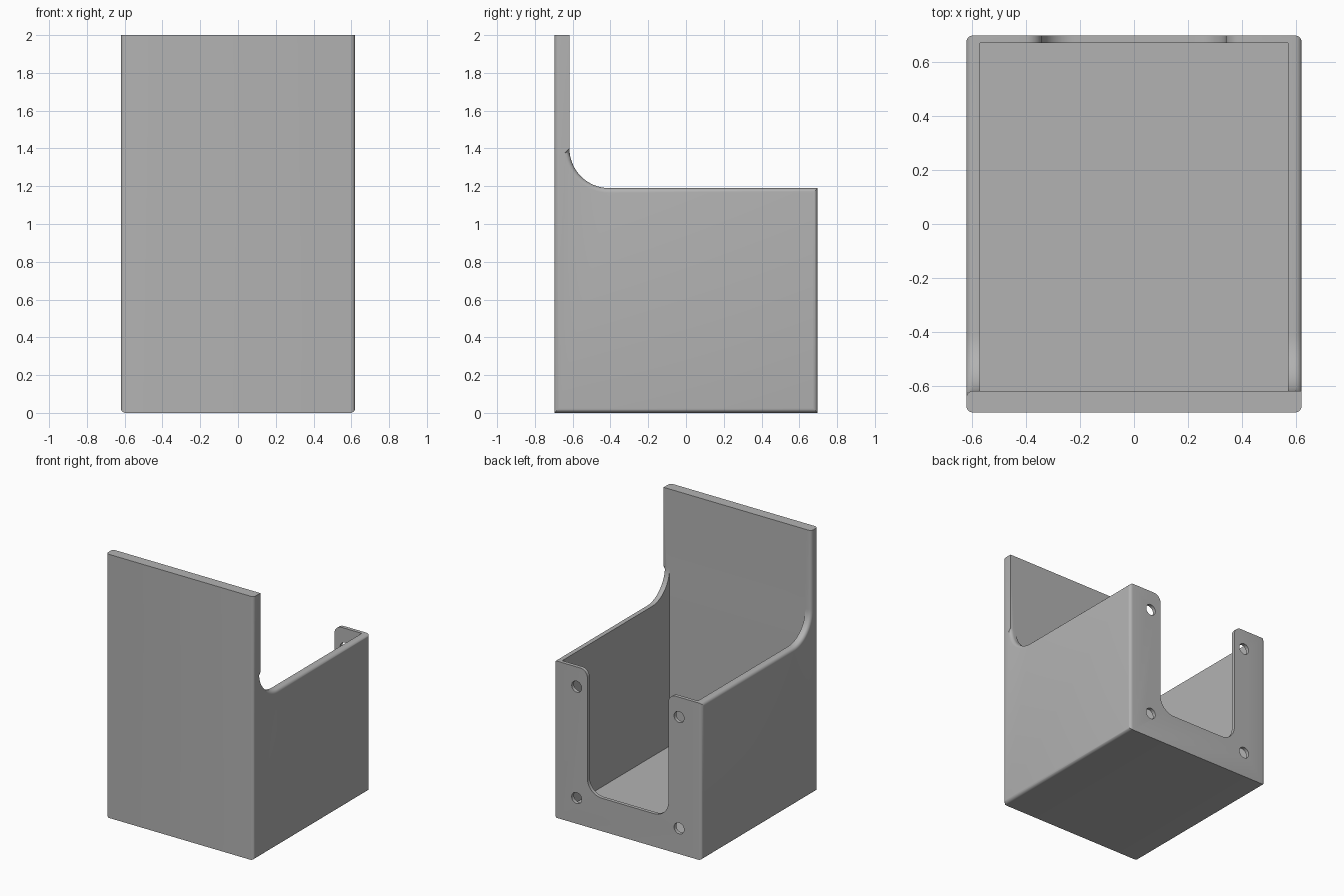
import bpy, bmesh, math
from mathutils import Vector

if "Cube" in bpy.data.objects:
    bpy.data.objects.remove(bpy.data.objects["Cube"])

HALF_W, FRONT, BACK = 0.62, -0.697, 0.697
PANEL_BACK, WALL_TOP, HEIGHT = -0.617, 1.19, 2.0
EDGE_R, SWEEP_R = 0.025, 0.21

grey = bpy.data.materials.new("plain grey")
grey.use_nodes = True
grey.diffuse_color = (0.45, 0.45, 0.45, 1)
grey.node_tree.nodes["Principled BSDF"].inputs["Base Color"].default_value = grey.diffuse_color


def arc(cx, cz, r, start, end, steps=12):
    angles = [math.radians(start + (end - start) * i / steps) for i in range(steps + 1)]
    return [(cx + r * math.cos(a), cz + r * math.sin(a)) for a in angles]


def prism(name, outline, place, low, high, round_rule=None):
    """Extrude a 2D outline; place(u, v, depth) gives the 3D point."""
    bm = bmesh.new()
    ends = [[bm.verts.new(place(u, v, d)) for u, v in outline] for d in (low, high)]
    bm.faces.new(ends[0])
    bm.faces.new(ends[1])
    n = len(outline)
    for i in range(n):
        j = (i + 1) % n
        bm.faces.new((ends[0][i], ends[0][j], ends[1][j], ends[1][i]))
    bmesh.ops.recalc_face_normals(bm, faces=bm.faces)
    if round_rule:
        edges = [e for e in bm.edges if round_rule(e)]
        bmesh.ops.bevel(bm, geom=edges, offset=EDGE_R, segments=5, profile=0.5,
                        affect='EDGES', clamp_overlap=False)
    mesh = bpy.data.meshes.new(name)
    bm.to_mesh(mesh)
    bm.free()
    mesh.materials.append(grey)
    obj = bpy.data.objects.new(name, mesh)
    bpy.context.collection.objects.link(obj)
    return obj


def across(u, v, d):
    return Vector((d, u, v))


def along(u, v, d):
    return Vector((u, d, v))


def rounded(edge):
    # Rounds the side outlines, except the panel top and one inner panel edge
    a, b = (v.co for v in edge.verts)
    if abs(a.x - b.x) > 0.01 or min(a.z, b.z) > HEIGHT - 0.01:
        return False
    inner_panel = max(a.z, b.z) > HEIGHT - 0.01 and abs(a.y - PANEL_BACK) < 0.001
    return not (inner_panel and a.x > 0)


def cut(target, cutter):
    mod = target.modifiers.new("cut", 'BOOLEAN')
    mod.operation, mod.solver, mod.object = 'DIFFERENCE', 'EXACT', cutter
    bpy.context.view_layer.objects.active = target
    bpy.ops.object.modifier_apply(modifier=mod.name)
    bpy.data.objects.remove(cutter)


# Solid body with a tall front panel sweeping down to the side walls
side = [(FRONT, 0), (BACK, 0), (BACK, WALL_TOP)]
side += arc(PANEL_BACK + SWEEP_R, WALL_TOP + SWEEP_R, SWEEP_R, 270, 180, 16)
side += [(PANEL_BACK, HEIGHT), (FRONT, HEIGHT)]
body = prism("open_box_holder", side, across, -HALF_W, HALF_W, rounded)

# Inner cavity
inside = [(PANEL_BACK, 0.05), (0.67, 0.05), (0.67, 2.3), (PANEL_BACK, 2.3)]
cut(body, prism("cavity_cutter", inside, across, -0.57, 0.57))

# Rounded slot in the back wall
half = [(0.4, 1.4)] + arc(0.4, WALL_TOP - 0.06, 0.06, 90, 180, 8) + arc(0.22, 0.37, 0.12, 0, -90)
slot = half + [(-u, v) for u, v in reversed(half)]
cut(body, prism("slot_cutter", slot, along, 0.6, 0.8))

# Four screw holes in the back wall
for x in (-0.43, 0.43):
    for z in (0.195, 1.04):
        cut(body, prism("hole_cutter", arc(x, z, 0.042, 0, 345, 23), along, 0.6, 0.8))

# Smooth curves, sharp corners
bpy.ops.object.select_all(action='DESELECT')
body.select_set(True)
bpy.context.view_layer.objects.active = body
bpy.ops.object.shade_smooth_by_angle(angle=math.radians(30))
